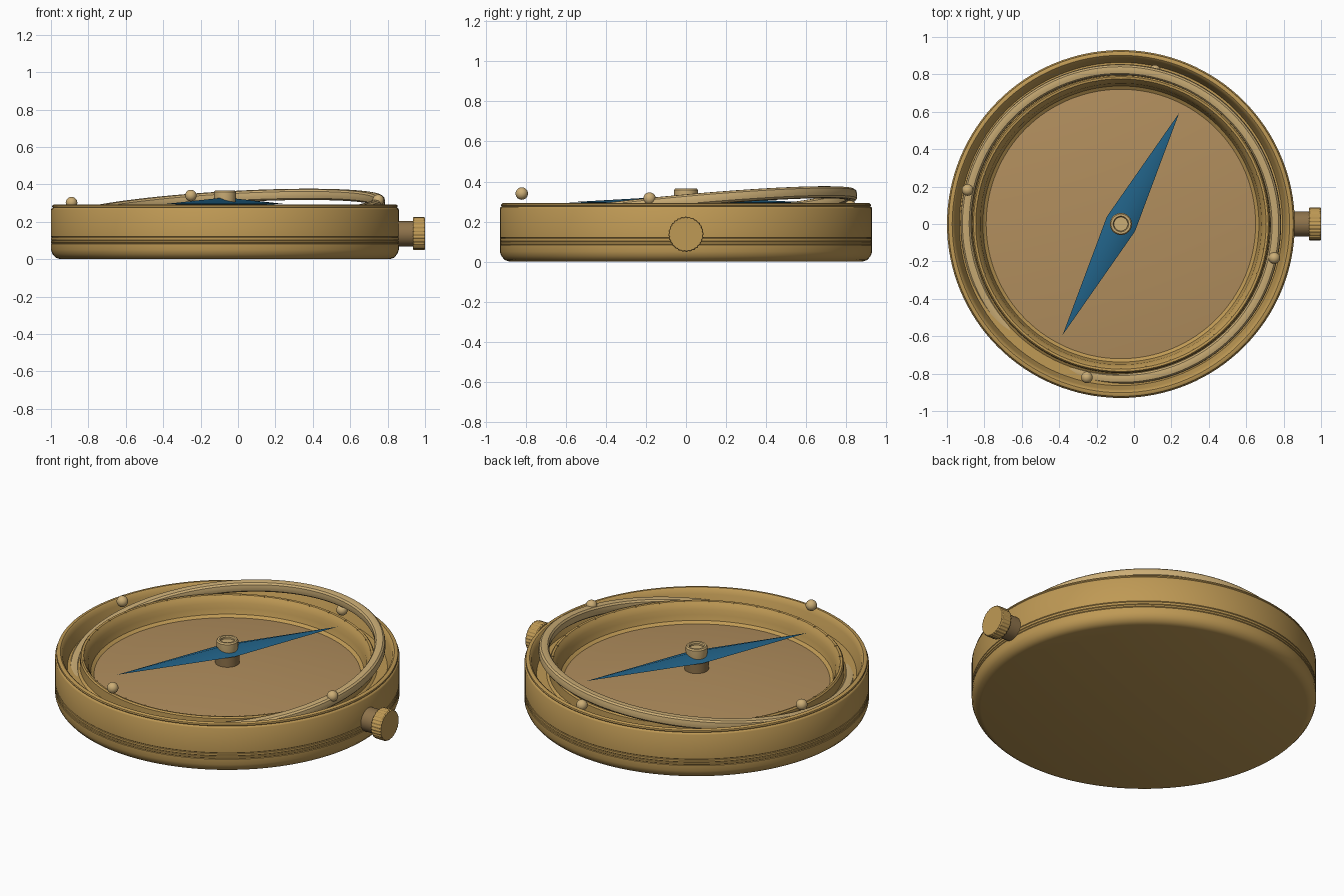
import bpy, bmesh
from math import sin, cos, pi, radians, tau
from mathutils import Matrix, Vector

if "Cube" in bpy.data.objects:
    bpy.data.objects.remove(bpy.data.objects["Cube"])

CX = -0.07  # axis of the round case


def material(name, rgb):
    m = bpy.data.materials.new(name)
    m.diffuse_color = (*rgb, 1)
    m.use_nodes = True
    m.node_tree.nodes["Principled BSDF"].inputs["Base Color"].default_value = m.diffuse_color
    return m


BRASS = material("brass", (0.52, 0.32, 0.09))
PALE = material("pale_brass", (0.60, 0.42, 0.18))
DARK = material("dark_brass", (0.27, 0.17, 0.07))
DIAL = material("dial_tan", (0.44, 0.27, 0.11))
BLUE = material("blue_steel", (0.015, 0.12, 0.24))


def finish(name, bm, mat, smooth=35):
    bmesh.ops.recalc_face_normals(bm, faces=bm.faces)
    me = bpy.data.meshes.new(name)
    bm.to_mesh(me)
    bm.free()
    me.materials.append(mat)
    ob = bpy.data.objects.new(name, me)
    bpy.context.collection.objects.link(ob)
    if smooth:
        bpy.ops.object.select_all(action='DESELECT')
        ob.select_set(True)
        bpy.context.view_layer.objects.active = ob
        bpy.ops.object.shade_smooth_by_angle(angle=radians(smooth))
    return ob


def lathe(name, profile, mat, steps=96, matrix=None, closed=False):
    """Spin (radius, height) points about z, then place with matrix."""
    bm = bmesh.new()
    vs = [bm.verts.new((r, 0, z)) for r, z in profile]
    pairs = list(zip(vs, vs[1:])) + ([(vs[-1], vs[0])] if closed else [])
    es = [bm.edges.new(p) for p in pairs]
    bmesh.ops.spin(bm, geom=vs + es, cent=(0, 0, 0), axis=(0, 0, 1),
                   angle=tau, steps=steps, use_duplicate=False)
    bmesh.ops.remove_doubles(bm, verts=bm.verts, dist=1e-5)
    bm.transform(matrix or Matrix.Translation((CX, 0, 0)))
    return finish(name, bm, mat)


# Case: rounded base, three fine grooves, top lip, channel and inner bezel
case = [(0, 0), (0.88, 0), (0.905, 0.008), (0.922, 0.028), (0.93, 0.05)]
for z in (0.085, 0.1, 0.118):
    case += [(0.93, z - 0.003), (0.927, z), (0.93, z + 0.003)]
case += [(0.93, 0.265), (0.926, 0.272), (0.92, 0.275), (0.924, 0.28),
         (0.922, 0.288), (0.915, 0.292), (0.902, 0.292), (0.893, 0.285),
         (0.884, 0.26), (0.872, 0.225), (0.864, 0.2), (0.81, 0.2), (0.797, 0.21),
         (0.795, 0.262), (0.788, 0.27), (0.776, 0.268), (0.766, 0.255),
         (0.752, 0.23), (0.748, 0.2), (0.738, 0.17), (0.72, 0.157), (0.72, 0.1), (0, 0.1)]
lathe("case", case, BRASS, 128)

# Shallow conical dial
lathe("dial", [(0.722, 0.157), (0, 0.235)], DIAL, 96)

# Degree ticks on the bezel
bm = bmesh.new()
for i in range(36):
    m = (Matrix.Translation((CX, 0, 0)) @ Matrix.Rotation(tau * i / 36, 4, 'Z')
         @ Matrix.Translation((0.78, 0, 0.268)) @ Matrix.Diagonal((0.016, 0.004, 0.005, 1)))
    bmesh.ops.create_cube(bm, size=1, matrix=m)
finish("bezel_ticks", bm, BRASS, 0)

# Tilted sighting ring with a rounded section, high towards the back right
axis = Vector((-sin(radians(57)), cos(radians(57)), 0))
tilt = Matrix.Translation((CX, 0, 0.257)) @ Matrix.Rotation(radians(-6.2), 4, axis)
section = []
for i in range(16):
    a = tau * (i + 0.5) / 16
    section.append((0.829 + 0.029 * cos(a) / max(abs(cos(a)), abs(sin(a))) ** 0.6,
                    0.03 * sin(a) / max(abs(cos(a)), abs(sin(a))) ** 0.6))
lathe("tilted_ring", section, PALE, 128, tilt, True)

# Four ball studs around the ring
for i, z in enumerate((0.315, 0.275, 0.302, 0.34)):
    a = radians(-12.5 + 90 * i)
    bm = bmesh.new()
    bmesh.ops.create_uvsphere(bm, u_segments=24, v_segments=14, radius=0.031,
        matrix=Matrix.Translation((CX + 0.84 * cos(a), 0.84 * sin(a), z)))
    finish(f"ball_stud_{i + 1}", bm, PALE)

# Diamond needle with a softly raised centre
bm = bmesh.new()
rim = [bm.verts.new(p) for p in ((0.67, 0, 0.296), (0, 0.085, 0.295),
                                 (-0.67, 0, 0.296), (0, -0.085, 0.295))]
top, low = bm.verts.new((0, 0, 0.33)), bm.verts.new((0, 0, 0.28))
for a, b in zip(rim, rim[1:] + rim[:1]):
    bm.faces.new((a, b, top))
    bm.faces.new((b, a, low))
bm.transform(Matrix.Translation((CX, 0, 0)) @ Matrix.Rotation(radians(62.3), 4, 'Z'))
finish("needle", bm, BLUE, 60)

# Pivot post and hollow cap
lathe("pivot_post", [(0, 0.2), (0.066, 0.2), (0.066, 0.285), (0.06, 0.292), (0, 0.292)], DARK, 40)
lathe("pivot_cap", [(0, 0.3), (0.056, 0.3), (0.059, 0.331), (0.059, 0.358),
      (0.053, 0.366), (0.042, 0.366), (0.037, 0.36), (0.037, 0.35), (0, 0.35)], PALE, 40)

# Side crown: stem and knurled knob along +x
side = Matrix.Translation((0, 0, 0.137)) @ Matrix.Rotation(pi / 2, 4, 'Y')
lathe("crown_stem", [(0, 0.83), (0.068, 0.83), (0.068, 0.945), (0, 0.945)], DARK, 40, side)
bm = bmesh.new()
n = 112
loops = []
for x, k in ((0.935, 0.96), (0.941, 1), (0.994, 1), (1.0, 0.96)):
    loops.append([bm.verts.new((r * cos(a), r * sin(a), x)) for a, r in
                  ((tau * i / n, k * (0.088 if i % 4 < 2 else 0.0855)) for i in range(n))])
for lo, hi in zip(loops, loops[1:]):
    for i in range(n):
        j = (i + 1) % n
        bm.faces.new((lo[i], lo[j], hi[j], hi[i]))
bm.faces.new(loops[0])
bm.faces.new(loops[-1])
bm.transform(side)
finish("crown_knob", bm, BRASS, 0)
